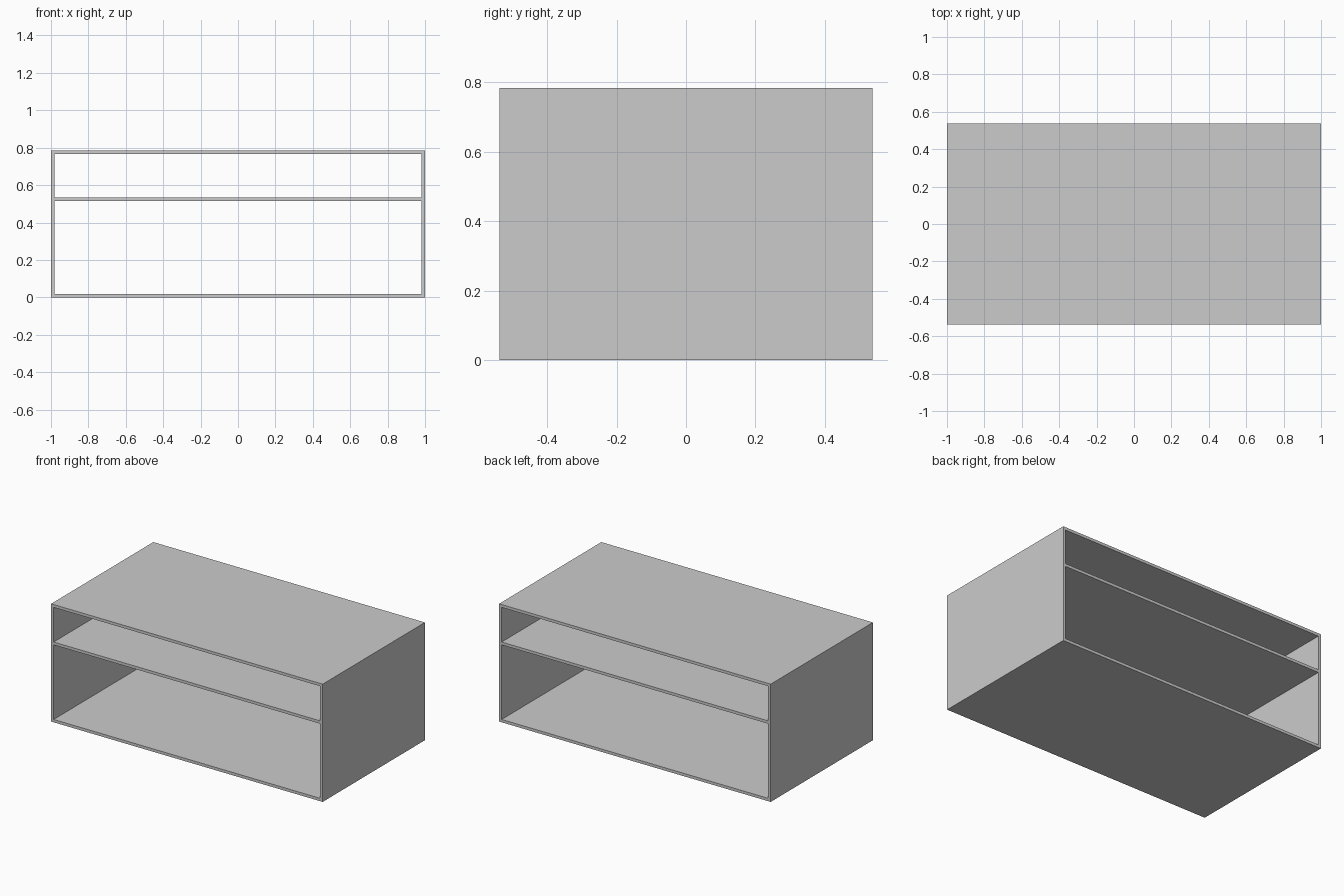
import bpy

# Remove the default cube
cube = bpy.data.objects.get("Cube")
if cube:
    bpy.data.objects.remove(cube, do_unlink=True)

WIDTH, DEPTH, HEIGHT = 2.0, 1.075, 0.784
BOARD = 0.019
SHELF_Z = 0.525

# One plain grey for every board
grey = bpy.data.materials.new("plain grey")
grey.use_nodes = True
colour = (0.6, 0.6, 0.6, 1)
grey.diffuse_color = colour
grey.node_tree.nodes["Principled BSDF"].inputs["Base Color"].default_value = colour


def board(name, centre, size):
    """Add a flat-sided board with its size applied."""
    bpy.ops.mesh.primitive_cube_add(size=1, location=centre)
    obj = bpy.context.object
    obj.name = name
    obj.scale = size
    bpy.ops.object.transform_apply(location=False, rotation=False, scale=True)
    obj.data.materials.append(grey)


# Full-height side panels
for name, side in (("left_panel", 1), ("right_panel", -1)):
    board(name, (side * (WIDTH - BOARD) / 2, 0, HEIGHT / 2), (BOARD, DEPTH, HEIGHT))

# Horizontal boards fitted between the sides, open at front and back
levels = {
    "bottom_panel": BOARD / 2,
    "middle_shelf": SHELF_Z,
    "top_panel": HEIGHT - BOARD / 2,
}
for name, z in levels.items():
    board(name, (0, 0, z), (WIDTH - 2 * BOARD, DEPTH, BOARD))
